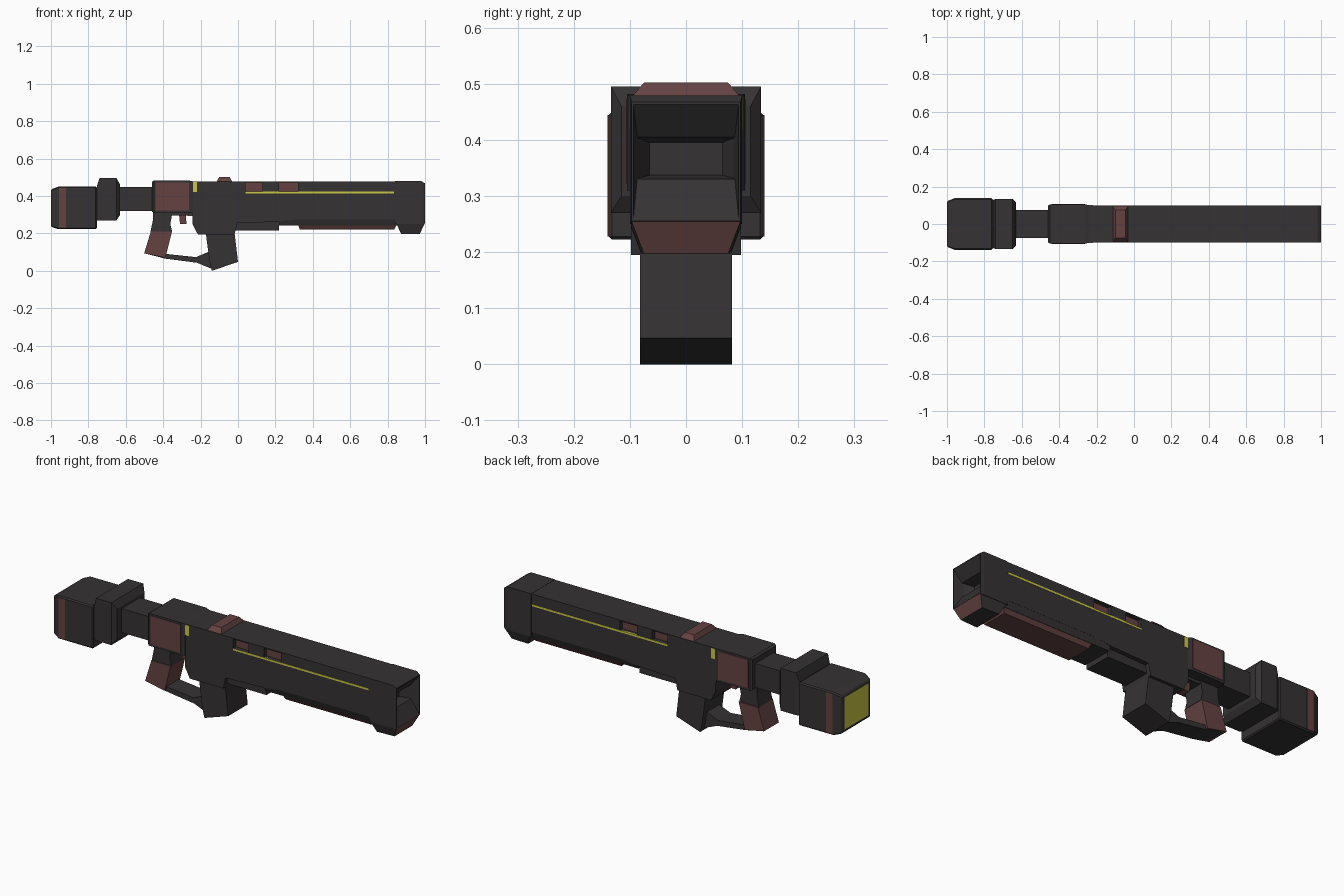
import bpy, bmesh

if "Cube" in bpy.data.objects:
    bpy.data.objects.remove(bpy.data.objects["Cube"])


def material(name, rgb):
    m = bpy.data.materials.new(name)
    m.diffuse_color = (*rgb, 1)
    m.use_nodes = True
    m.node_tree.nodes["Principled BSDF"].inputs["Base Color"].default_value = m.diffuse_color
    return m


DARK = material("charcoal", (0.036, 0.032, 0.034))
RED = material("dull_red", (0.13, 0.055, 0.055))
YELLOW = material("yellow", (0.60, 0.57, 0.06))


def finish(name, bm, mat, bevel=0):
    bmesh.ops.recalc_face_normals(bm, faces=bm.faces)
    me = bpy.data.meshes.new(name)
    bm.to_mesh(me)
    bm.free()
    me.materials.append(mat)
    ob = bpy.data.objects.new(name, me)
    bpy.context.collection.objects.link(ob)
    if bevel:
        mod = ob.modifiers.new("bevel", 'BEVEL')
        mod.width, mod.segments = bevel, 1
    return ob


def skin(name, rings, mat, bevel=0):
    """Joins equal-length rings of points and caps both ends."""
    bm = bmesh.new()
    vs = [[bm.verts.new(p) for p in r] for r in rings]
    n = len(vs[0])
    for a, b in zip(vs, vs[1:]):
        for i in range(n):
            j = (i + 1) % n
            bm.faces.new((a[i], a[j], b[j], b[i]))
    bm.faces.new(vs[0])
    bm.faces.new(vs[-1])
    return finish(name, bm, mat, bevel)


def prism(name, profile, hy, mat=DARK, bevel=0):
    """Side profile of (x, z) or (x, z, own half width), extruded across y."""
    pts = [(p[0], p[1], p[2] if len(p) > 2 else hy) for p in profile]
    return skin(name, [[(x, s * w, z) for x, z, w in pts] for s in (-1, 1)], mat, bevel)


def loft(name, sections, mat=DARK, bevel=0):
    """Rectangular sections (x, half width, z low, z high) along x."""
    return skin(name, [[(x, -w, a), (x, w, a), (x, w, b), (x, -w, b)]
                       for x, w, a, b in sections], mat, bevel)


def box(name, x0, x1, y0, y1, z0, z1, mat=DARK):
    return skin(name, [[(x, y0, z0), (x, y1, z0), (x, y1, z1), (x, y0, z1)]
                       for x in (x0, x1)], mat)


# Shoulder stock with chamfered butt, yellow end plate
loft("stock", [(-1, .122, .235, .435), (-.96, .138, .222, .45), (-.755, .138, .222, .45)], bevel=.006)
box("butt_plate", -1.001, -.99, -.1, .1, .25, .42, YELLOW)
loft("stock_collar", [(-.755, .128, .27, .45), (-.74, .134, .27, .495),
                      (-.65, .134, .27, .495), (-.63, .115, .30, .46)])
loft("stock_neck", [(-.64, .076, .32, .447), (-.45, .076, .32, .447)])

# Rear receiver
loft("rear_receiver", [(-.46, .098, .315, .475), (-.45, .105, .31, .482),
                       (-.26, .105, .31, .482), (-.24, .1, .31, .478)])

# Main body and its narrowing underside
body = prism("body", [(-.245, .478), (.845, .478), (.845, .275), (.31, .275), (.22, .262),
                      (-.005, .255), (-.018, .195), (-.215, .195), (-.243, .25)], .098)
prism("body_underside", [(.22, .265, .098), (.33, .277, .098), (.85, .277, .098),
                         (.85, .242, .085), (.22, .242, .085)], .09)
box("under_plate", -.02, .22, -.075, .075, .215, .262)
prism("fore_grip", [(.32, .25, .088), (.85, .25, .088), (.835, .22, .07), (.33, .22, .07)], .08, RED)

# Muzzle: outer shell folding back into a stepped opening, with a lower jaw
loft("muzzle", [(.84, .1, .25, .479), (.98, .1, .25, .479), (1, .097, .255, .467),
                (1, .094, .257, .463), (.955, .087, .33, .405), (.945, .085, .332, .403),
                (.90, .065, .337, .395)])
jaw = prism("muzzle_jaw", [(.84, .26, .098), (1, .257, .098), (.972, .197, .075),
                           (.872, .197, .08), (.85, .245, .098)], .09)
jaw.data.materials.append(RED)
for f in jaw.data.polygons:
    if f.normal.x > .6:
        f.material_index = 1

# Top sight block
prism("sight_block", [(-.115, .475, .098), (-.03, .475, .098),
                      (-.045, .502, .075), (-.1, .502, .075)], .09, RED)

# Side details repeated on both flanks
for s, side in ((-1, "right"), (1, "left")):
    def flank(name, x0, x1, d0, d1, z0, z1, mat):
        return box(f"{name}_{side}", x0, x1, min(s * d0, s * d1), max(s * d0, s * d1), z0, z1, mat)

    for i, (x0, x1) in enumerate(((.04, .13), (.22, .32))):
        cutter = flank(f"vent_cutter_{i}", x0, x1, .07, .12, .424, .472, DARK)
        cutter.hide_render = True
        cutter.display_type = 'WIRE'
        mod = body.modifiers.new("vent", 'BOOLEAN')
        mod.operation, mod.object, mod.solver = 'DIFFERENCE', cutter, 'EXACT'
        flank(f"vent_insert_{i}", x0, x1, .065, .076, .424, .472, RED)
    flank("light_strip", .04, .835, .09, .0995, .414, .424, YELLOW)
    flank("receiver_panel", -.44, -.262, .1, .107, .322, .472, RED)
    flank("status_light", -.24, -.218, .09, .1005, .42, .475, YELLOW)
    flank("stock_band", -.957, -.92, .13, .1395, .228, .444, RED)

# Pistol grip, trigger and guard
prism("grip_neck", [(-.455, .315), (-.35, .315), (-.362, .25), (-.352, .208),
                    (-.468, .208), (-.455, .27)], .056)
prism("grip", [(-.466, .21), (-.353, .21), (-.388, .07), (-.502, .093)], .062, RED)
box("trigger_housing", -.36, -.24, -.05, .05, .295, .315)
box("trigger_housing_light", -.27, -.243, -.045, .045, .292, .3, YELLOW)
prism("trigger", [(-.315, .30), (-.278, .30), (-.276, .25), (-.31, .25)], .025, RED)
prism("hand_guard", [(-.495, .092), (-.39, .065), (-.22, .043), (-.14, .01), (-.14, .10),
                     (-.16, .10), (-.225, .073), (-.385, .09)], .052)

# Forward magazine
prism("magazine", [(-.172, .2), (-.018, .2), (0, .047), (-.14, 0), (-.152, .05)], .082)
